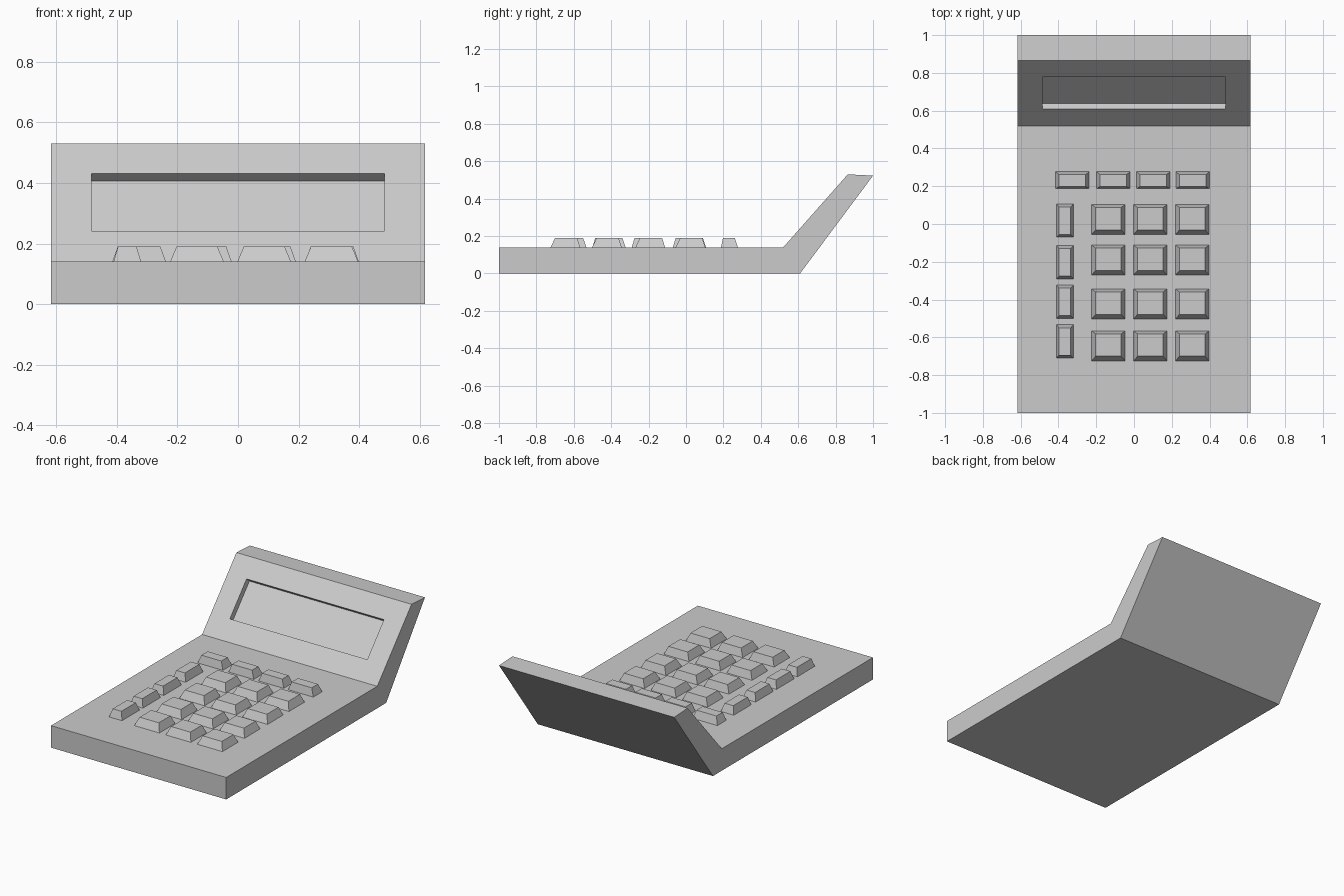
import bpy
import bmesh

cube = bpy.data.objects.get("Cube")
if cube:
    bpy.data.objects.remove(cube, do_unlink=True)

GREY = (0.6, 0.6, 0.6, 1)
DECK, KEY_TOP, HALF = 0.14, 0.19, 0.617

grey = bpy.data.materials.new("plain grey")
grey.use_nodes = True
grey.diffuse_color = GREY
grey.node_tree.nodes["Principled BSDF"].inputs["Base Color"].default_value = GREY


def finish(name, bm):
    bmesh.ops.recalc_face_normals(bm, faces=bm.faces)
    mesh = bpy.data.meshes.new(name)
    bm.to_mesh(mesh)
    bm.free()
    mesh.materials.append(grey)
    obj = bpy.data.objects.new(name, mesh)
    bpy.context.collection.objects.link(obj)
    return obj


def prism(name, profile, half_width):
    """Extrude a (y, z) profile along x."""
    bm = bmesh.new()
    face = bm.faces.new([bm.verts.new((-half_width, y, z)) for y, z in profile])
    out = bmesh.ops.extrude_face_region(bm, geom=[face])
    verts = [v for v in out["geom"] if isinstance(v, bmesh.types.BMVert)]
    bmesh.ops.translate(bm, verts=verts, vec=(2 * half_width, 0, 0))
    return finish(name, bm)


def key(name, x0, x1, y0, y1, side, front, back):
    """Tapered key standing on the deck."""
    bm = bmesh.new()
    bmesh.ops.create_cube(bm, size=1)
    for v in bm.verts:
        top = v.co.z > 0
        x = x0 + side * top if v.co.x < 0 else x1 - side * top
        y = y0 + front * top if v.co.y < 0 else y1 - back * top
        v.co = (x, y, KEY_TOP if top else DECK)
    return finish(name, bm)


# Case with the raised display panel
body = prism("case", [(-1, 0), (0.61, 0), (1, 0.523), (0.865, 0.53),
                      (0.52, DECK), (-1, DECK)], HALF)

# Display recess, sunk square to the sloping panel
dy, dz = 0.029, -0.025
low, high = (0.609, 0.241), (0.777, 0.431)
cutter = prism("display_cutter", [
    (low[0] - dy, low[1] - dz), (low[0] + dy, low[1] + dz),
    (high[0] + dy, high[1] + dz), (high[0] - dy, high[1] - dz)], 0.484)
cutter.hide_render = True
cutter.hide_viewport = True
cut = body.modifiers.new("display recess", "BOOLEAN")
cut.operation = "DIFFERENCE"
cut.solver = "EXACT"
cut.object = cutter

# Top row of wide, shallow keys
for i, x in enumerate((-0.415, -0.198, 0.014, 0.222)):
    key(f"function_key_{i + 1}", x, x + 0.177, 0.187, 0.277, 0.018, 0.011, 0.016)

# Narrow keys down the right side
for i, y in enumerate((-0.07, -0.29, -0.5, -0.71)):
    key(f"side_key_{i + 1}", -0.411, -0.32, y, y + 0.177, 0.015, 0.015, 0.017)

# Main key block
for row, y in enumerate((-0.055, -0.27, -0.502, -0.724)):
    for col, x in enumerate((-0.224, -0.002, 0.22)):
        key(f"main_key_{row + 1}_{col + 1}", x, x + 0.177, y, y + 0.158, 0.021, 0.024, 0.016)
